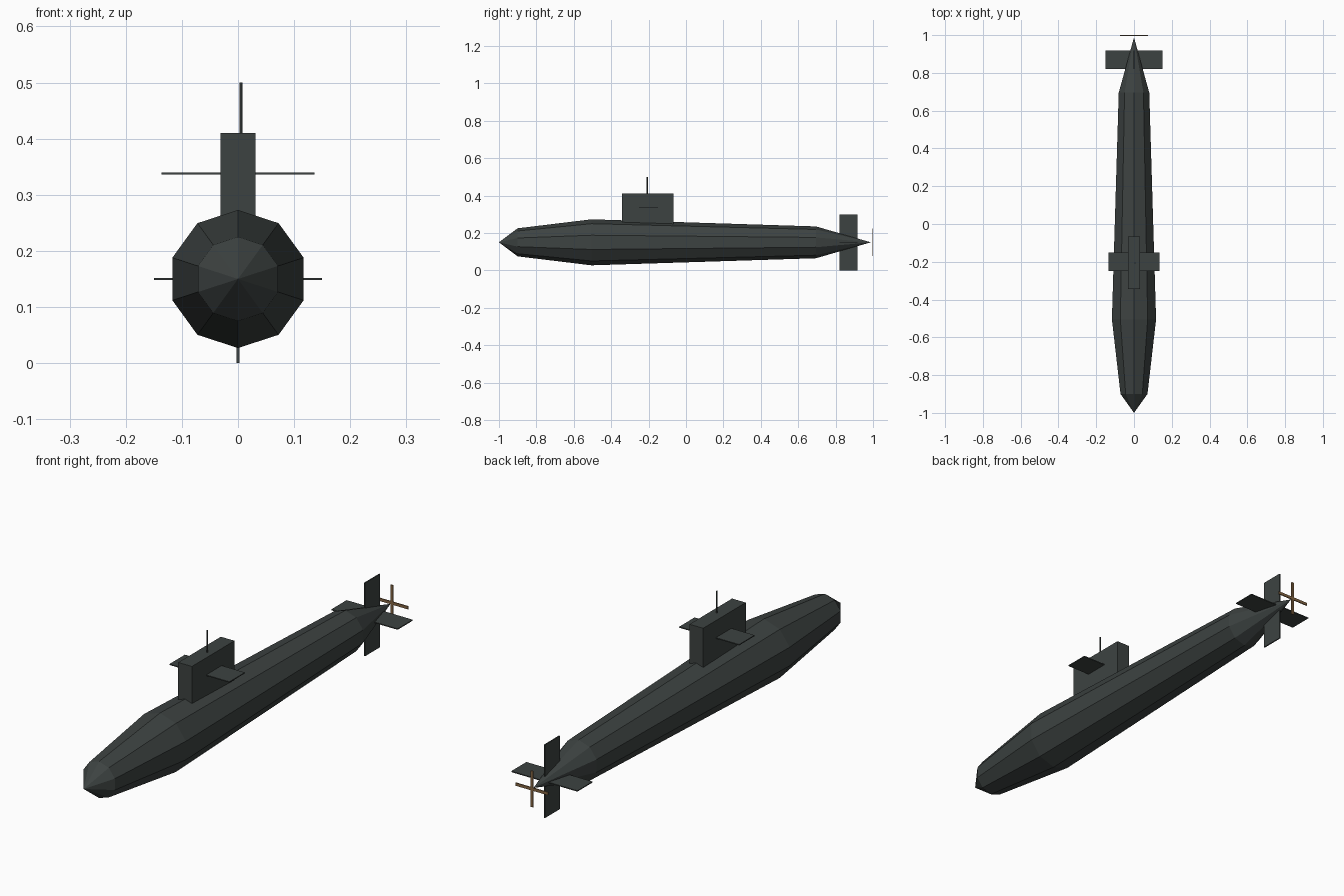
import bpy, bmesh
from math import sin, cos, tau
from mathutils import Matrix

old = bpy.data.objects.get("Cube")
if old:
    bpy.data.objects.remove(old, do_unlink=True)

AXIS_Z = 0.15   # height of the hull centreline
SIDES = 10


def material(name, rgb):
    mat = bpy.data.materials.new(name)
    mat.use_nodes = True
    mat.diffuse_color = (*rgb, 1)
    bsdf = next(n for n in mat.node_tree.nodes if n.type == 'BSDF_PRINCIPLED')
    bsdf.inputs["Base Color"].default_value = (*rgb, 1)
    return mat


hull_grey = material("hull grey", (0.046, 0.055, 0.053))
bronze = material("propeller bronze", (0.23, 0.13, 0.055))


def finish(name, bm, mat):
    bmesh.ops.recalc_face_normals(bm, faces=bm.faces)
    mesh = bpy.data.meshes.new(name)
    bm.to_mesh(mesh)
    bm.free()
    mesh.materials.append(mat)
    obj = bpy.data.objects.new(name, mesh)
    bpy.context.collection.objects.link(obj)
    return obj


def box(name, x, y, z, mat=hull_grey):
    """Box spanning the given (low, high) ranges."""
    bm = bmesh.new()
    bmesh.ops.create_cube(bm, size=1)
    for v in bm.verts:
        v.co = [(lo + hi) / 2 + c * (hi - lo) for c, (lo, hi) in zip(v.co, (x, y, z))]
    return finish(name, bm, mat)


# Hull: faceted rings along y, closed by a point at each end
bm = bmesh.new()
rings = []
for y, radius in ((-0.9, 0.075), (-0.505, 0.123), (0.695, 0.085)):
    rings.append([bm.verts.new((radius * sin(tau * i / SIDES), y,
                                AXIS_Z + radius * cos(tau * i / SIDES)))
                  for i in range(SIDES)])
nose = bm.verts.new((0, -1, AXIS_Z))
tail = bm.verts.new((0, 0.988, AXIS_Z))
for i in range(SIDES):
    j = (i + 1) % SIDES
    bm.faces.new((nose, rings[0][i], rings[0][j]))
    bm.faces.new((tail, rings[-1][j], rings[-1][i]))
    for a, b in zip(rings, rings[1:]):
        bm.faces.new((a[i], b[i], b[j], a[j]))
finish("hull", bm, hull_grey)

# Sail and its diving planes
box("sail", (-0.031, 0.031), (-0.343, -0.067), (0.18, 0.41))
box("sail_planes", (-0.136, 0.136), (-0.25, -0.15), (0.336, 0.34))

# Periscope
bm = bmesh.new()
bmesh.ops.create_cone(bm, cap_ends=True, segments=6, radius1=0.003, radius2=0.003,
                      depth=0.12, matrix=Matrix.Translation((0.005, -0.207, 0.44)))
finish("periscope", bm, hull_grey)

# Stern control surfaces
box("stern_planes", (-0.15, 0.15), (0.82, 0.918), (0.148, 0.152))
box("rudder", (-0.0025, 0.0025), (0.82, 0.918), (0, 0.3))

# Four-bladed propeller as two crossed blades
LONG, SHORT = 0.074, 0.006
for name, w, h in (("propeller_blades_horizontal", LONG, SHORT),
                   ("propeller_blades_vertical", SHORT, LONG)):
    box(name, (-w, w), (0.996, 1), (AXIS_Z - h, AXIS_Z + h), bronze)
